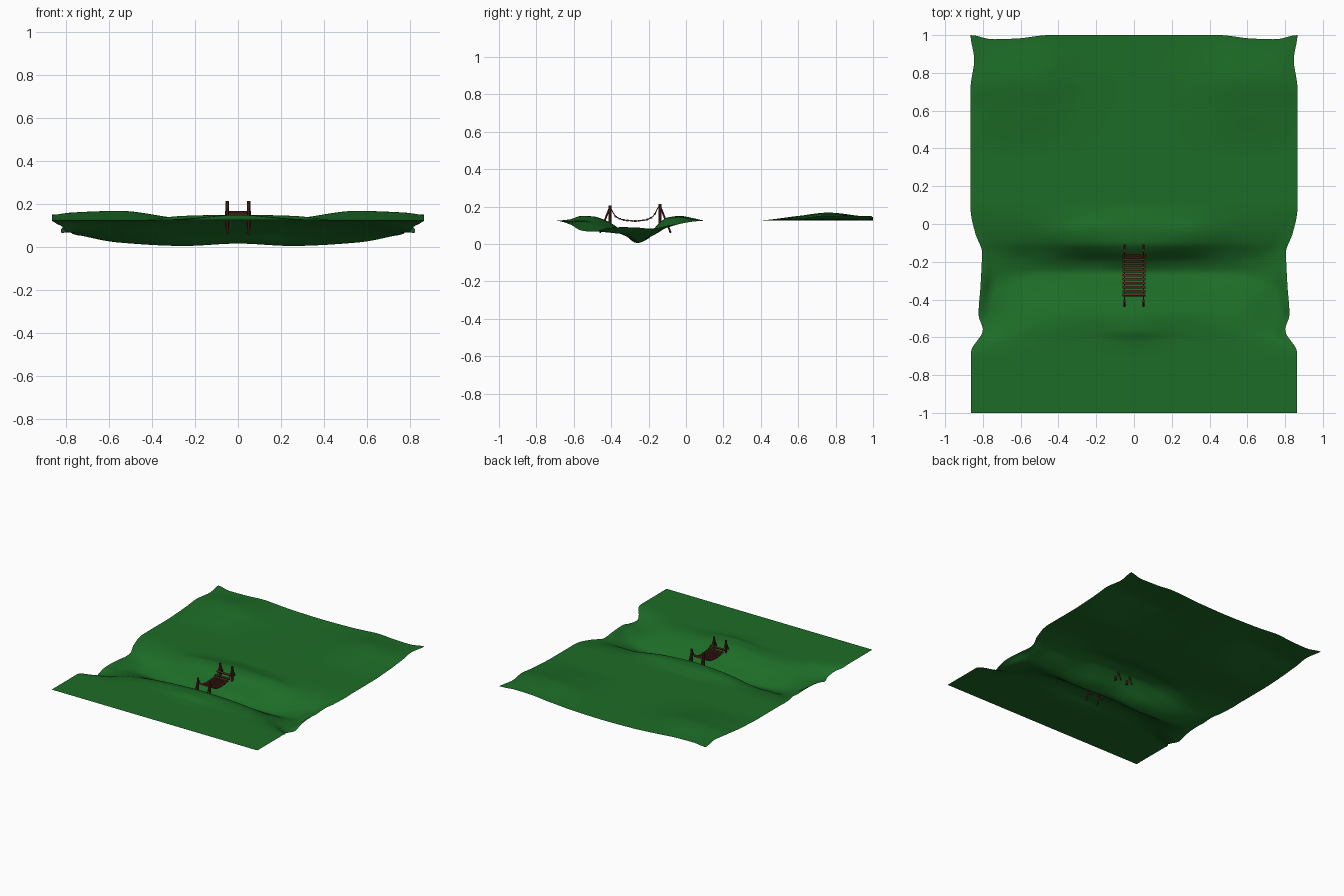
import bpy, math
from mathutils import Vector

if "Cube" in bpy.data.objects:
    bpy.data.objects.remove(bpy.data.objects["Cube"])


def material(name, rgb):
    m = bpy.data.materials.new(name)
    m.diffuse_color = (*rgb, 1)
    m.use_nodes = True
    m.node_tree.nodes["Principled BSDF"].inputs["Base Color"].default_value = m.diffuse_color
    return m


GRASS = material("grass", (0.012, 0.15, 0.02))
WOOD = material("wood", (0.10, 0.025, 0.015))


def curve(xs, vs, t):
    """Monotone cubic interpolation through the points (xs, vs)."""
    t = min(max(t, xs[0]), xs[-1])
    d = [(vs[i + 1] - vs[i]) / (xs[i + 1] - xs[i]) for i in range(len(xs) - 1)]
    m = [0] + [2 * a * b / (a + b) if a * b > 0 else 0 for a, b in zip(d, d[1:])] + [0]
    i = max(k for k in range(len(d)) if xs[k] <= t)
    h = xs[i + 1] - xs[i]
    s = (t - xs[i]) / h
    return ((2 * s**3 - 3 * s**2 + 1) * vs[i] + (s**3 - 2 * s**2 + s) * h * m[i]
            + (3 * s**2 - 2 * s**3) * vs[i + 1] + (s**3 - s**2) * h * m[i + 1])


# Ground: heights at distances from the centre line (mirrored), per y station
HALF = 0.865
COLS = [0, 0.25, 0.55, 0.78, HALF]
ROWS = {
    -1.00: (.125, .125, .125, .125, .125),
    -0.70: (.125, .125, .125, .125, .125),
    -0.62: (.132, .125, .124, .116, .105),
    -0.56: (.150, .130, .122, .090, .072),
    -0.50: (.148, .132, .112, .070, .066),
    -0.42: (.122, .112, .085, .062, .085),
    -0.34: (.070, .060, .050, .055, .090),
    -0.26: (.016, .005, .020, .060, .088),
    -0.20: (.050, .030, .035, .064, .083),
    -0.15: (.105, .085, .060, .072, .086),
    -0.10: (.142, .130, .090, .088, .098),
    -0.03: (.150, .145, .112, .108, .110),
    0.04: (.138, .132, .122, .120, .120),
    0.11: (.125, .125, .125, .125, .125),
    0.36: (.125, .125, .125, .125, .125),
    0.60: (.125, .128, .150, .144, .136),
    0.76: (.125, .132, .168, .160, .150),
    1.00: (.125, .130, .146, .146, .150),
}
YS = list(ROWS)
EDGE_Y = [-1, -.68, -.56, -.48, -.32, -.15, -.05, .08, .72, .87, 1]
EDGE_X = [.863, .863, .80, .823, .812, .805, .84, .865, .865, .846, .865]


def build_ground(nx=80, ny=130):
    verts, faces = [], []
    for j in range(ny + 1):
        y = -1 + 2 * j / ny
        row = [curve(YS, [r[c] for r in ROWS.values()], y) for c in range(len(COLS))]
        inset = 1 - curve(EDGE_Y, EDGE_X, y) / HALF
        for i in range(nx + 1):
            x = HALF * (2 * i / nx - 1)
            z = curve(COLS, row, abs(x))
            # wavy side and back borders
            back = curve([0, .45, .62, .75, HALF], [0, 0, .018, .022, 0], abs(x))
            px = x * (1 - inset * (abs(x) / HALF) ** 4)
            verts.append((px, y - back * max(0, y) ** 8, z))
    w = nx + 1
    for j in range(ny):
        for i in range(nx):
            a = j * w + i
            faces.append((a, a + 1, a + w + 1, a + w))
    mesh = bpy.data.meshes.new("ground")
    mesh.from_pydata(verts, [], faces)
    mesh.materials.append(GRASS)
    mesh.shade_smooth()
    bpy.context.collection.objects.link(bpy.data.objects.new("ground", mesh))


def rod(name, a, b, r, sides=8):
    a, b = Vector(a), Vector(b)
    bpy.ops.mesh.primitive_cylinder_add(vertices=sides, radius=r, depth=(b - a).length,
                                        location=(a + b) / 2)
    ob = bpy.context.object
    ob.name = name
    ob.rotation_mode = 'QUATERNION'
    ob.rotation_quaternion = (b - a).to_track_quat('Z', 'Y')
    ob.data.materials.append(WOOD)


def rope_path(y):
    """Height of the hanging ropes between the two towers."""
    return curve([-.41, -.375, -.33, -.275, -.22, -.175, -.14],
                 [.196, .146, .128, .123, .128, .148, .205], y)


build_ground()

# Posts, slanted braces and hanging ropes on both sides of the bridge
for side, x in (("left", -.05), ("right", .05)):
    for end, y, top, foot in (("front", -.407, .205, -.46), ("back", -.14, .215, -.082)):
        rod(f"{end}_{side}_post", (x, y, .085), (x, y, top), .008)
        rod(f"{end}_{side}_brace", (x, y, top - .008), (x, foot, .06), .005)
    n = 22
    ys = [-.41 + .27 * k / n for k in range(n + 1)]
    cu = bpy.data.curves.new(f"{side}_rope", 'CURVE')
    cu.dimensions = '3D'
    cu.bevel_depth = .003
    cu.bevel_resolution = 1
    sp = cu.splines.new('POLY')
    sp.points.add(n)
    for p, y in zip(sp.points, ys):
        p.co = (x, y, rope_path(y), 1)
    cu.materials.append(WOOD)
    bpy.context.collection.objects.link(bpy.data.objects.new(f"{side}_rope", cu))

# Walking planks laid on the ropes
for k in range(11):
    y = -.376 + .021 * k
    bpy.ops.mesh.primitive_cube_add(size=1, location=(0, y, rope_path(y)))
    ob = bpy.context.object
    ob.name = f"plank_{k + 1}"
    ob.scale = (.122, .012, .009)
    ob.rotation_euler.x = math.atan2(rope_path(y + .01) - rope_path(y - .01), .02) * .5
    ob.data.materials.append(WOOD)
